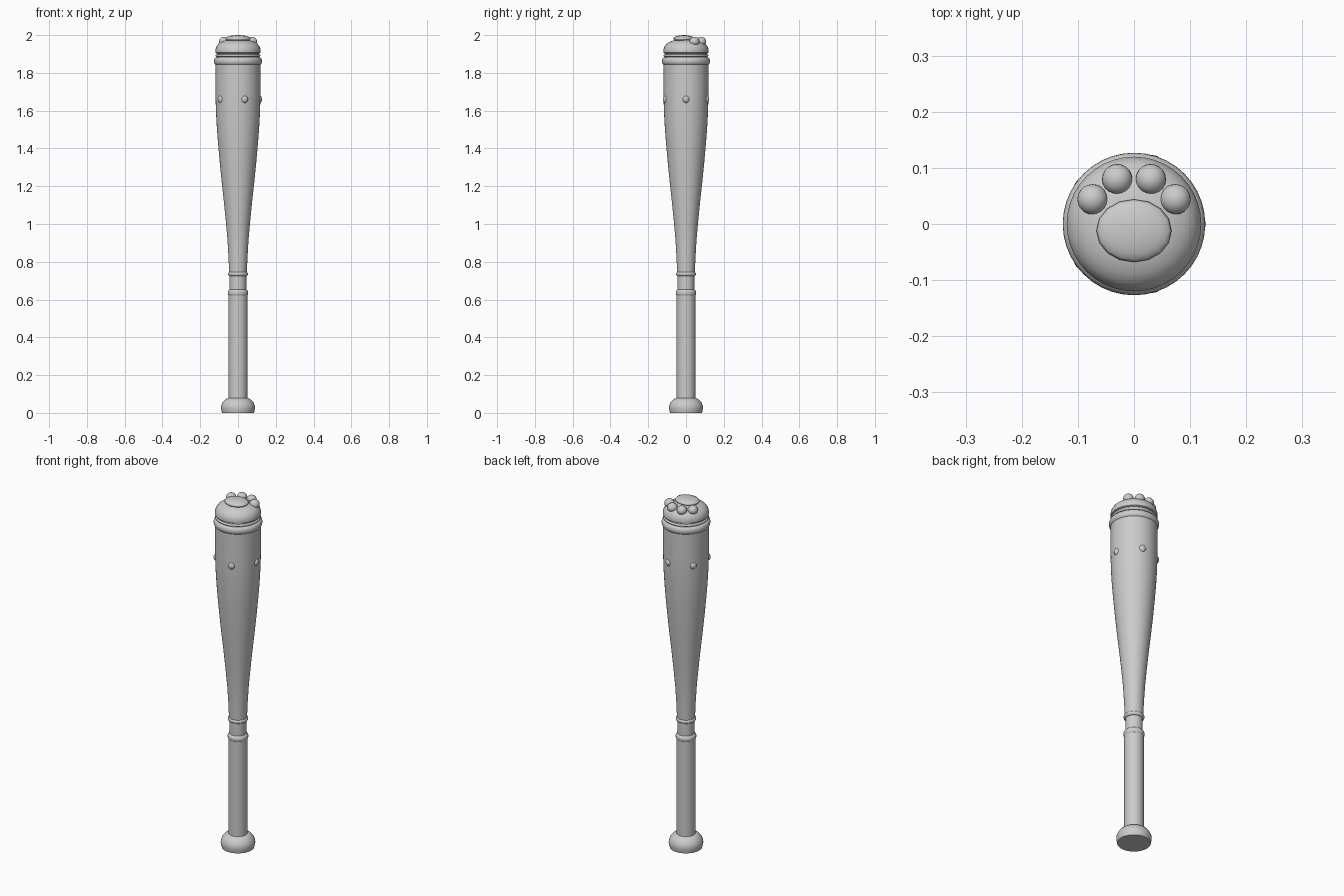
import bpy
import math

if "Cube" in bpy.data.objects:
    bpy.data.objects.remove(bpy.data.objects["Cube"])

grey = bpy.data.materials.new("plain_grey")
grey.diffuse_color = (0.6, 0.6, 0.6, 1)
grey.use_nodes = True
grey.node_tree.nodes["Principled BSDF"].inputs["Base Color"].default_value = grey.diffuse_color


def finish(obj, name, angle=40):
    obj.name = name
    obj.data.materials.append(grey)
    bpy.ops.object.select_all(action='DESELECT')
    obj.select_set(True)
    bpy.context.view_layer.objects.active = obj
    bpy.ops.object.shade_smooth_by_angle(angle=math.radians(angle))
    return obj


def lathe(name, profile, sides=40):
    """Revolve (radius, height) pairs around z and cap both ends."""
    verts = [(r * math.cos(2 * math.pi * i / sides), r * math.sin(2 * math.pi * i / sides), z)
             for r, z in profile for i in range(sides)]
    faces = [(j * sides + i, j * sides + (i + 1) % sides,
              (j + 1) * sides + (i + 1) % sides, (j + 1) * sides + i)
             for j in range(len(profile) - 1) for i in range(sides)]
    faces.append(tuple(reversed(range(sides))))
    faces.append(tuple(range(len(verts) - sides, len(verts))))
    mesh = bpy.data.meshes.new(name)
    mesh.from_pydata(verts, [], faces)
    obj = bpy.data.objects.new(name, mesh)
    bpy.context.collection.objects.link(obj)
    return finish(obj, name)


def ring(name, z, outer, inner, half):
    """Band with a rounded outer edge."""
    bulge = min(half, outer - inner)
    arc = [(outer - bulge + bulge * math.cos(t), z + half * math.sin(t))
           for t in (math.pi * (k / 10 - 0.5) for k in range(11))]
    return lathe(name, [(inner, z - half)] + arc[1:-1] + [(inner, z + half)])


def ball(name, loc, size, segments=20, rings=12):
    bpy.ops.mesh.primitive_uv_sphere_add(segments=segments, ring_count=rings, radius=1, location=loc)
    obj = bpy.context.object
    obj.scale = size
    return finish(obj, name, 60)


# Handle: flared knob, grip and narrow neck
lathe("knob", [(0.085, 0), (0.087, 0.01), (0.09, 0.025), (0.089, 0.038),
               (0.082, 0.055), (0.069, 0.07), (0.05, 0.08)])
lathe("grip", [(0.05, 0.075), (0.05, 0.625)])
lathe("neck", [(0.044, 0.62), (0.044, 0.75)])
ring("lower_neck_ring", 0.635, 0.054, 0.042, 0.018)
ring("upper_neck_ring", 0.735, 0.053, 0.043, 0.011)

# Tapered barrel
lathe("barrel", [(0.047, 0.74), (0.05, 0.82), (0.056, 0.92), (0.065, 1.02), (0.075, 1.12),
                 (0.086, 1.22), (0.096, 1.32), (0.105, 1.42), (0.112, 1.51),
                 (0.117, 1.6), (0.119, 1.68), (0.119, 1.85)])

# Head: band, groove and domed cap
ring("head_band", 1.862, 0.127, 0.112, 0.021)
lathe("head_groove", [(0.112, 1.86), (0.112, 1.915)])
ring("thin_band", 1.892, 0.119, 0.108, 0.007)
lathe("domed_cap", [(0.112, 1.903), (0.119, 1.907), (0.12, 1.92), (0.115, 1.938), (0.105, 1.952),
                    (0.09, 1.963), (0.07, 1.971), (0.045, 1.976), (0.015, 1.978)])

# Paw pads on top
ball("paw_pad", (0, -0.012, 1.981), (0.067, 0.056, 0.019), 16, 8)
for side in (-1, 1):
    ball("inner_toe", (side * 0.03, 0.08, 1.966), (0.027, 0.027, 0.025))
    ball("outer_toe", (side * 0.074, 0.044, 1.966), (0.027, 0.027, 0.025))

# Five studs around the barrel
for i in range(5):
    a = math.radians(72 * i)
    ball("stud", (0.108 * math.cos(a), 0.108 * math.sin(a), 1.66), (0.02, 0.02, 0.022), 16, 10)
